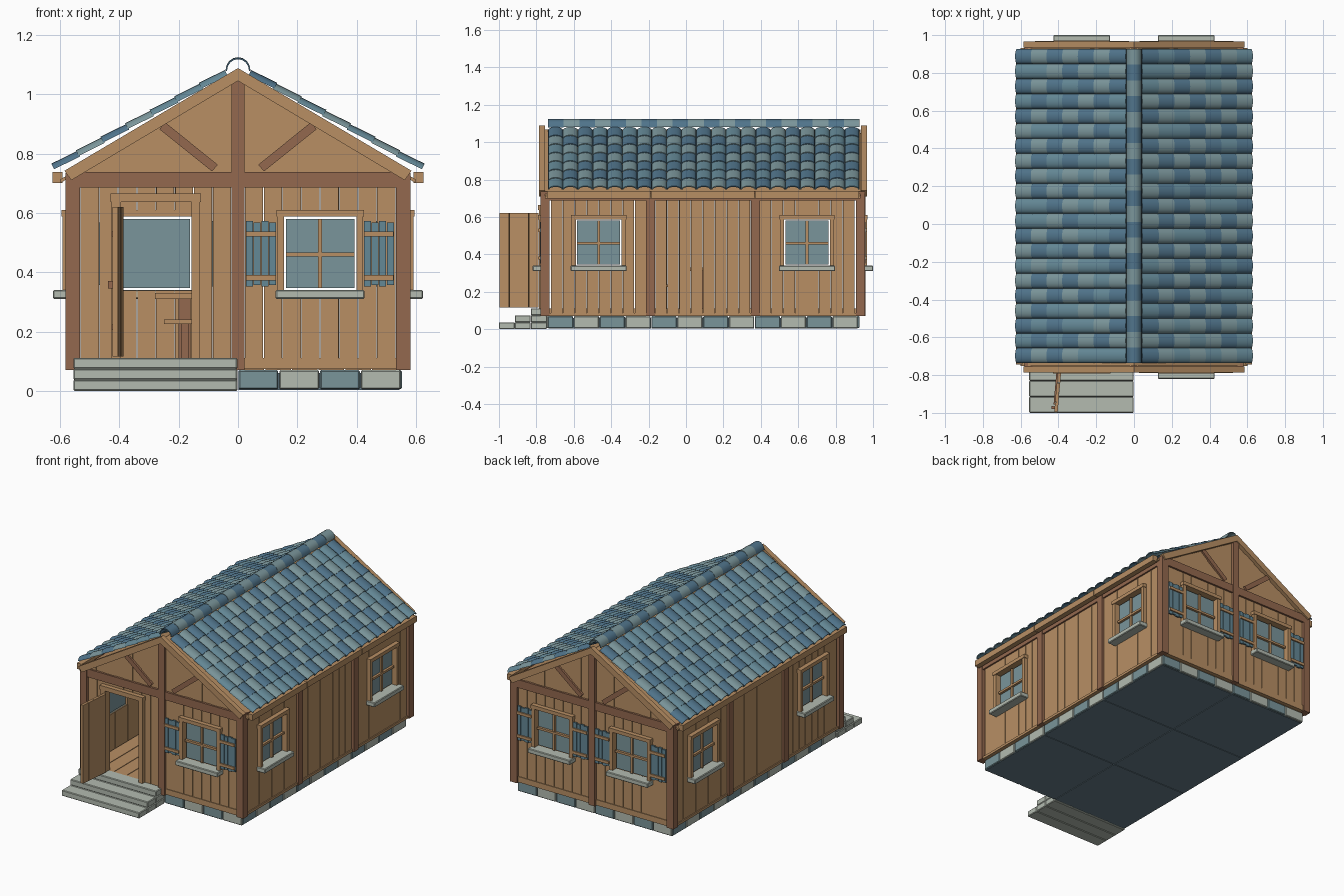
import bpy, bmesh, math, random
from mathutils import Matrix, Vector

random.seed(4)
if "Cube" in bpy.data.objects:
    bpy.data.objects.remove(bpy.data.objects["Cube"])


def material(name, code):
    rgb = [int(code[i:i + 2], 16) / 255 for i in (0, 2, 4)]
    col = [c / 12.92 if c < 0.04 else ((c + 0.055) / 1.055) ** 2.4 for c in rgb] + [1]
    m = bpy.data.materials.new(name)
    m.use_nodes = True
    m.diffuse_color = col
    m.node_tree.nodes["Principled BSDF"].inputs["Base Color"].default_value = col
    return m


WOOD = material("light wood", "b88f64")
BEAM = material("dark wood", "93684e")
STONE = material("pale stone", "b3bbb0")
BLUESTONE = material("blue stone", "7a959a")
GLASS = material("window glass", "7a959b")
SLATE = material("dark slate", "667c88")
TILE_DARK = material("dark blue tile", "50748b")
TILE_MID = material("blue tile", "648896")
TILE_PALE = material("grey blue tile", "7a959a")

parts = {}


def mesh_of(name, mat):
    return parts.setdefault(name, (bmesh.new(), mat))[0]


def prism(name, mat, frame, outline, v):
    """Outline in the wall plane, extruded through the wall (negative v is outside)."""
    bm = mesh_of(name, mat)
    a, b = [[bm.verts.new(frame @ Vector((u, d, z))) for u, z in outline] for d in v]
    n = len(a)
    bm.faces.new(a)
    bm.faces.new(b[::-1])
    for i in range(n):
        bm.faces.new((a[i], b[i], b[(i + 1) % n], a[(i + 1) % n]))


def box(name, mat, frame, u, v, z):
    prism(name, mat, frame, [(u[0], z[0]), (u[1], z[0]), (u[1], z[1]), (u[0], z[1])], v)


def arch(name, mat, frame, width, rise, length, t, steps=8):
    """Curved shell along local x, used for roof tiles and ridge caps."""
    bm = mesh_of(name, mat)
    rings = []
    for x in (0, length):
        for k in (0, t):
            rings.append([bm.verts.new(frame @ Vector((x, math.cos(a) * (width / 2 - k),
                          math.sin(a) * (rise - k))))
                          for a in (math.pi * i / steps for i in range(steps + 1))])
    o0, i0, o1, i1 = rings
    for p, q in ((o0, o1), (i1, i0), (i0, o0), (o1, i1)):
        for i in range(steps):
            bm.faces.new((p[i], p[i + 1], q[i + 1], q[i]))
    for i in (0, steps):
        bm.faces.new((o0[i], o1[i], i1[i], i0[i]))


# Wall frames around the centre of the house
HALF_W, HALF_L, MID_Y = 0.557, 0.843, 0.09
BAY = 0.557


def wall_frame(deg, dist):
    return (Matrix.Translation((0, MID_Y, 0)) @ Matrix.Rotation(math.radians(deg), 4, "Z")
            @ Matrix.Translation((0, -dist, 0)))


FRONT, BACK = wall_frame(0, HALF_L), wall_frame(180, HALF_L)
RIGHT, LEFT = wall_frame(90, HALF_W), wall_frame(-90, HALF_W)
WORLD = Matrix.Identity(4)


def planks(frame, centre, hole=None):
    """Vertical boards across one bay, cut around an opening (u0, u1, z0, z1)."""
    lo, hi, count = centre - 0.255, centre + 0.255, 8
    step = (hi - lo) / count
    v, z0, z1 = (-0.01, 0.01), 0.086, 0.692
    for i in range(count):
        gap = random.uniform(0.0008, 0.002)
        a, b = lo + i * step + gap, lo + (i + 1) * step - gap
        if not hole or b <= hole[0] or a >= hole[1]:
            box("wall_planks", WOOD, frame, (a, b), v, (z0, z1))
            continue
        if a < hole[0]:
            box("wall_planks", WOOD, frame, (a, hole[0]), v, (z0, z1))
        if b > hole[1]:
            box("wall_planks", WOOD, frame, (hole[1], b), v, (z0, z1))
        m = (max(a, hole[0]), min(b, hole[1]))
        box("wall_planks", WOOD, frame, m, v, (hole[3], z1))
        if hole[2] > z0:
            box("wall_planks", WOOD, frame, m, v, (z0, hole[2]))


def window(frame, c, shutters):
    planks(frame, c, (c - 0.123, c + 0.123, 0.338, 0.588))
    out = (-0.034, 0.014)
    for s in (-1, 1):
        u = sorted((c + s * 0.122, c + s * 0.145))
        box("window_frames", WOOD, frame, u, out, (0.34, 0.587))
    box("window_frames", WOOD, frame, (c - 0.148, c + 0.148), (-0.038, 0.014), (0.587, 0.61))
    box("window_sills", STONE, frame, (c - 0.15, c + 0.15), (-0.067, 0.005), (0.31, 0.34))
    box("window_panes", GLASS, frame, (c - 0.115, c + 0.115), (-0.004, 0.004), (0.346, 0.58))
    box("window_bars", WOOD, frame, (c - 0.007, c + 0.007), (-0.016, -0.002), (0.346, 0.58))
    box("window_bars", WOOD, frame, (c - 0.115, c + 0.115), (-0.019, -0.002), (0.453, 0.467))
    if shutters:
        for start in (c - 0.25, c + 0.147):
            for i in range(4):
                u = start + i * 0.026
                drop = 0.005 * (i % 2)
                box("shutter_slats", TILE_MID, frame, (u, u + 0.0235), (-0.028, -0.018),
                    (0.352 + drop, 0.572 - drop))
            for z in (0.372, 0.52):
                box("shutter_rails", WOOD, frame, (start, start + 0.101), (-0.036, -0.026), (z, z + 0.018))


# Foundation blocks, slab and floor
for frame, half, n in ((FRONT, 0.55, 8), (BACK, 0.55, 8), (RIGHT, 0.83, 12), (LEFT, 0.83, 12)):
    w = 2 * half / n
    for i in range(n):
        kind = ("foundation_blue", BLUESTONE) if i % 2 == 0 else ("foundation_pale", STONE)
        box(*kind, frame, (-half + i * w + 0.002, -half + (i + 1) * w - 0.002), (0.005, 0.06), (0.006, 0.07))
for i in (-1, 0):
    for j in range(3):
        x, y = i * 0.546, MID_Y - 0.828 + j * 0.552
        box("base_slab", SLATE, WORLD, (x + 0.002, x + 0.544), (y + 0.002, y + 0.55), (0.003, 0.06))
for i in range(12):
    x = -0.54 + i * 0.09
    box("floor_boards", WOOD, WORLD, (x + 0.002, x + 0.088), (-0.745, 0.92), (0.07, 0.11))

# Entrance steps, each a full-height block made of stacked slabs
for k in range(3):
    for layer in range(k + 1):
        y, z = -1 + 0.085 * k, 0.037 * layer
        box("entrance_steps", STONE, WORLD, (-0.555, -0.002), (y, y + 0.0845), (z, z + 0.037))

# Posts, rails and walls
for s in (-1, 1):
    for k in (-1.5, -0.5, 0.5, 1.5):
        y = MID_Y + k * 0.562
        box("side_posts", BEAM, WORLD, sorted((s * 0.533, s * 0.581)), (y - 0.024, y + 0.024), (0.07, 0.735))
for frame in (RIGHT, LEFT):
    for k in (-1, 1):
        window(frame, k * BAY, False)
        box("side_top_beams", BEAM, frame, sorted((k * 0.3, k * 0.82)), (-0.02, 0.02), (0.688, 0.73))
    planks(frame, 0)
    box("side_top_beams", BEAM, frame, (-0.26, 0.26), (-0.02, 0.02), (0.688, 0.73))
    box("bottom_rails", WOOD, frame, (-0.82, 0.82), (-0.016, 0.012), (0.07, 0.086))
    for k in (-1, 0, 1):
        box("eave_boards", WOOD, frame, (k * BAY - 0.277, k * BAY + 0.277), (-0.068, -0.034), (0.70, 0.738))

# Gable ends
for frame in (FRONT, BACK):
    box("centre_posts", BEAM, frame, (-0.022, 0.022), (-0.026, 0.02), (0.07, 1.05))
    box("tie_beams", BEAM, frame, (-0.533, 0.533), (-0.022, 0.02), (0.685, 0.737))
    for s in (-1, 1):
        box("bottom_rails", WOOD, frame, sorted((s * 0.022, s * 0.535)), (-0.014, 0.012), (0.074, 0.11))
        for i in range(8):
            a, b = 0.02 + i * 0.065, 0.085 + i * 0.065
            proud = -0.008 - 0.003 * (i % 2)
            prism("gable_planks", WOOD, frame, [(s * a, 0.72), (s * b, 0.72),
                  (s * b, 1.06 - 0.605 * b), (s * a, 1.06 - 0.605 * a)], (proud, 0.01))
        prism("gable_braces", BEAM, frame, [(s * 0.068, 0.762), (s * 0.088, 0.74),
              (s * 0.265, 0.882), (s * 0.245, 0.905)], (-0.022, -0.006))
        prism("barge_boards", WOOD, frame, [(0, 1.045), (0, 1.088),
              (s * 0.585, 0.742), (s * 0.562, 0.71)], (-0.034, -0.002))
window(FRONT, 0.277, True)
window(BACK, 0.277, True)
window(BACK, -0.277, True)

# Doorway and open door
planks(FRONT, -0.277, (-0.4, -0.15, 0.07, 0.64))
for u in ((-0.426, -0.395), (-0.157, -0.128)):
    box("door_frame", WOOD, FRONT, u, (-0.034, 0.015), (0.11, 0.637))
box("door_frame", WOOD, FRONT, (-0.43, -0.124), (-0.038, 0.015), (0.637, 0.665))
hinge = Matrix.Translation((-0.395, -0.787, 0)) @ Matrix.Rotation(math.radians(-5), 4, "Z")
for i in range(4):
    y = -0.21 + i * 0.0525
    box("open_door", WOOD, hinge, (-0.009, 0.009), (y, y + 0.051), (0.116, 0.62))
for z in (0.205, 0.52):
    box("door_hinges", BEAM, hinge, (-0.016, -0.009), (-0.17, -0.005), (z, z + 0.018))
box("door_handle", BEAM, hinge, (-0.026, -0.009), (-0.195, -0.18), (0.345, 0.37))

# Table and bench inside
box("table_top", WOOD, WORLD, (-0.28, -0.1), (0.02, 0.14), (0.31, 0.33))
box("table_leg", BEAM, WORLD, (-0.2, -0.16), (0.06, 0.1), (0.11, 0.31))
box("bench_seat", WOOD, WORLD, (-0.25, -0.1), (-0.11, -0.04), (0.225, 0.24))
box("bench_leg", BEAM, WORLD, (-0.19, -0.165), (-0.09, -0.06), (0.11, 0.225))

# Roof deck, curved tiles and ridge caps
PALETTE = (("roof_tiles_dark", TILE_DARK), ("roof_tiles_pale", TILE_PALE), ("roof_tiles_mid", TILE_MID))
ROWS, COLS, Y0, Y1 = 7, 21, -0.737, 0.927
pitch, tilt = math.atan(0.548), math.radians(2.5)
pitch_w, run = (Y1 - Y0) / COLS, 0.58 / ROWS
for s in (-1, 1):
    prism("roof_deck", WOOD, FRONT, [(0, 1.05), (0, 1.068), (s * 0.6, 0.712), (s * 0.6, 0.70)],
          (0, 2 * HALF_L))
    for j in range(ROWS):
        x = 0.035 + j * run
        for i in range(COLS):
            pick = 2 if random.random() < 0.25 else (i + j) % 2
            place = (Matrix.Translation((s * x, Y0 + (i + 0.5) * pitch_w, 1.06 - 0.548 * (x - 0.04)))
                     @ Matrix.Rotation(0 if s > 0 else math.pi, 4, "Z")
                     @ Matrix.Rotation(pitch - tilt, 4, "Y"))
            arch(*PALETTE[pick], place, pitch_w, 0.021, 0.098, 0.006)
CAPS = 20
cap = (Y1 - Y0) / CAPS
for i in range(CAPS):
    place = (Matrix.Translation((0, Y0 + i * cap, 1.079 + 0.002 * (i % 2)))
             @ Matrix.Rotation(math.pi / 2, 4, "Z"))
    arch(*PALETTE[i % 2], place, 0.084, 0.044, cap, 0.005)

# Turn every collected part into an object
for name, (bm, mat) in parts.items():
    bmesh.ops.recalc_face_normals(bm, faces=bm.faces)
    me = bpy.data.meshes.new(name)
    bm.to_mesh(me)
    bm.free()
    me.materials.append(mat)
    ob = bpy.data.objects.new(name, me)
    bpy.context.collection.objects.link(ob)
    if mat in (STONE, BLUESTONE):
        bev = ob.modifiers.new("soft_edges", "BEVEL")
        bev.width, bev.segments = 0.004, 1
    if name.startswith("roof_tiles"):
        bpy.ops.object.select_all(action="DESELECT")
        ob.select_set(True)
        bpy.context.view_layer.objects.active = ob
        bpy.ops.object.shade_smooth_by_angle(angle=math.radians(40))
